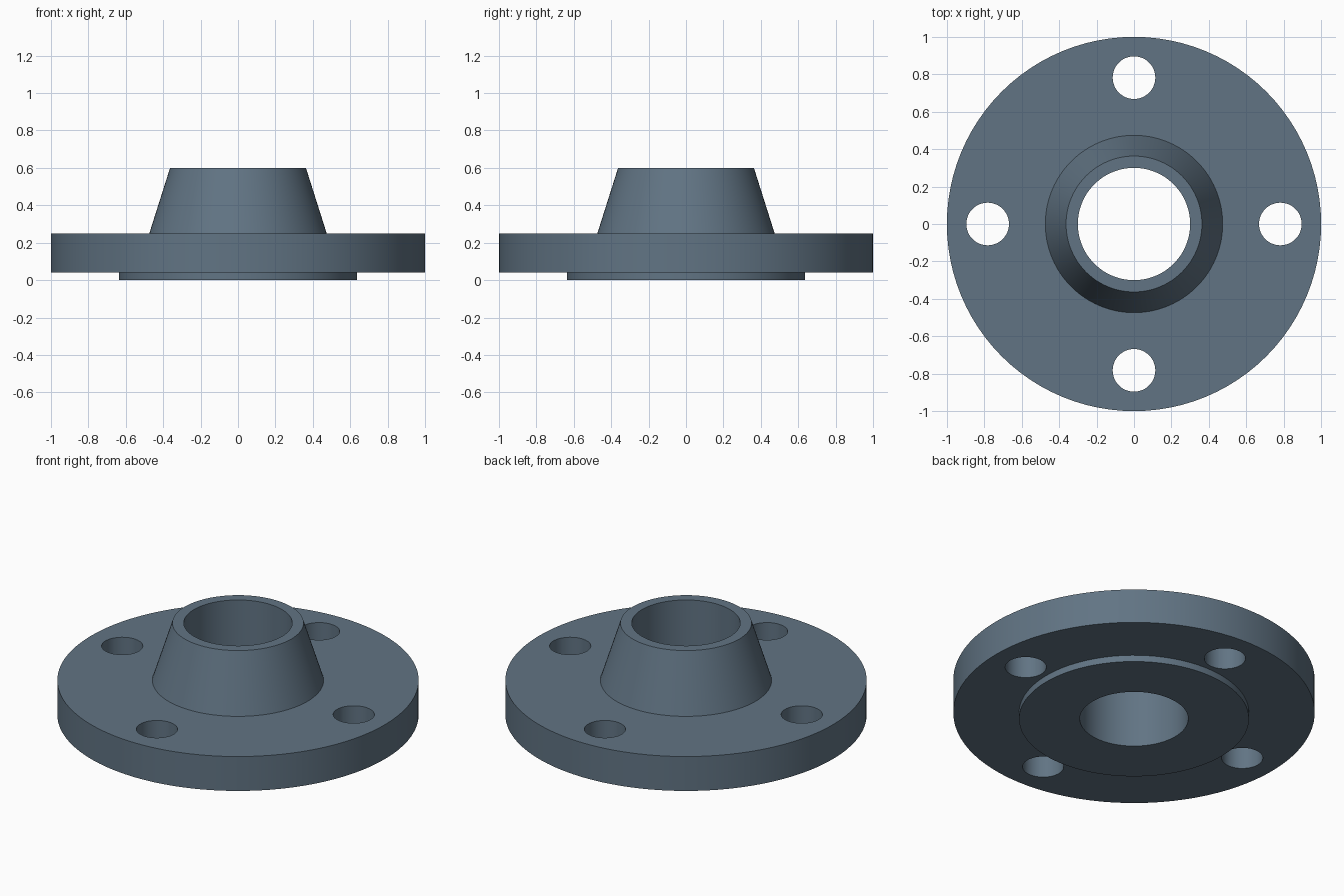
import bpy, bmesh
from math import cos, sin, pi, radians
from mathutils import Matrix

if "Cube" in bpy.data.objects:
    bpy.data.objects.remove(bpy.data.objects["Cube"])

SIDES = 96


def new_object(name, bm):
    bmesh.ops.recalc_face_normals(bm, faces=bm.faces)
    mesh = bpy.data.meshes.new(name)
    bm.to_mesh(mesh)
    bm.free()
    obj = bpy.data.objects.new(name, mesh)
    bpy.context.collection.objects.link(obj)
    return obj


def lathe(name, profile):
    """Spin a closed (radius, z) outline around the z axis."""
    bm = bmesh.new()
    rings = []
    for i in range(SIDES):
        a = 2 * pi * i / SIDES
        rings.append([bm.verts.new((r * cos(a), r * sin(a), z)) for r, z in profile])
    n = len(profile)
    for i in range(SIDES):
        a, b = rings[i], rings[(i + 1) % SIDES]
        for j in range(n):
            k = (j + 1) % n
            bm.faces.new((a[j], b[j], b[k], a[k]))
    return new_object(name, bm)


# Flange body: bore, raised face, disc and tapered neck in one outline
flange = lathe("weld_neck_flange", [
    (0.30, 0.0), (0.636, 0.0), (0.636, 0.04), (1.0, 0.04),
    (1.0, 0.25), (0.474, 0.25), (0.363, 0.60), (0.30, 0.60),
])

# Dark blue-grey steel
steel = bpy.data.materials.new("steel")
steel.diffuse_color = (0.12, 0.175, 0.23, 1.0)
steel.use_nodes = True
steel.node_tree.nodes["Principled BSDF"].inputs["Base Color"].default_value = steel.diffuse_color
flange.data.materials.append(steel)

# Four bolt hole cutters
bm = bmesh.new()
for i in range(4):
    a = i * pi / 2
    bmesh.ops.create_cone(
        bm, cap_ends=True, segments=48, radius1=0.114, radius2=0.114, depth=0.6,
        matrix=Matrix.Translation((0.782 * cos(a), 0.782 * sin(a), 0.15)))
cutter = new_object("bolt_hole_cutter", bm)
cutter.data.materials.append(steel)
cutter.hide_render = True

# Drill the holes, then drop the cutter
bpy.context.view_layer.objects.active = flange
flange.select_set(True)
cut = flange.modifiers.new("bolt_holes", 'BOOLEAN')
cut.operation = 'DIFFERENCE'
cut.solver = 'EXACT'
cut.object = cutter
bpy.ops.object.modifier_apply(modifier=cut.name)
bpy.data.objects.remove(cutter)

# Smooth round walls, crisp rims
bpy.ops.object.shade_smooth_by_angle(angle=radians(30))
